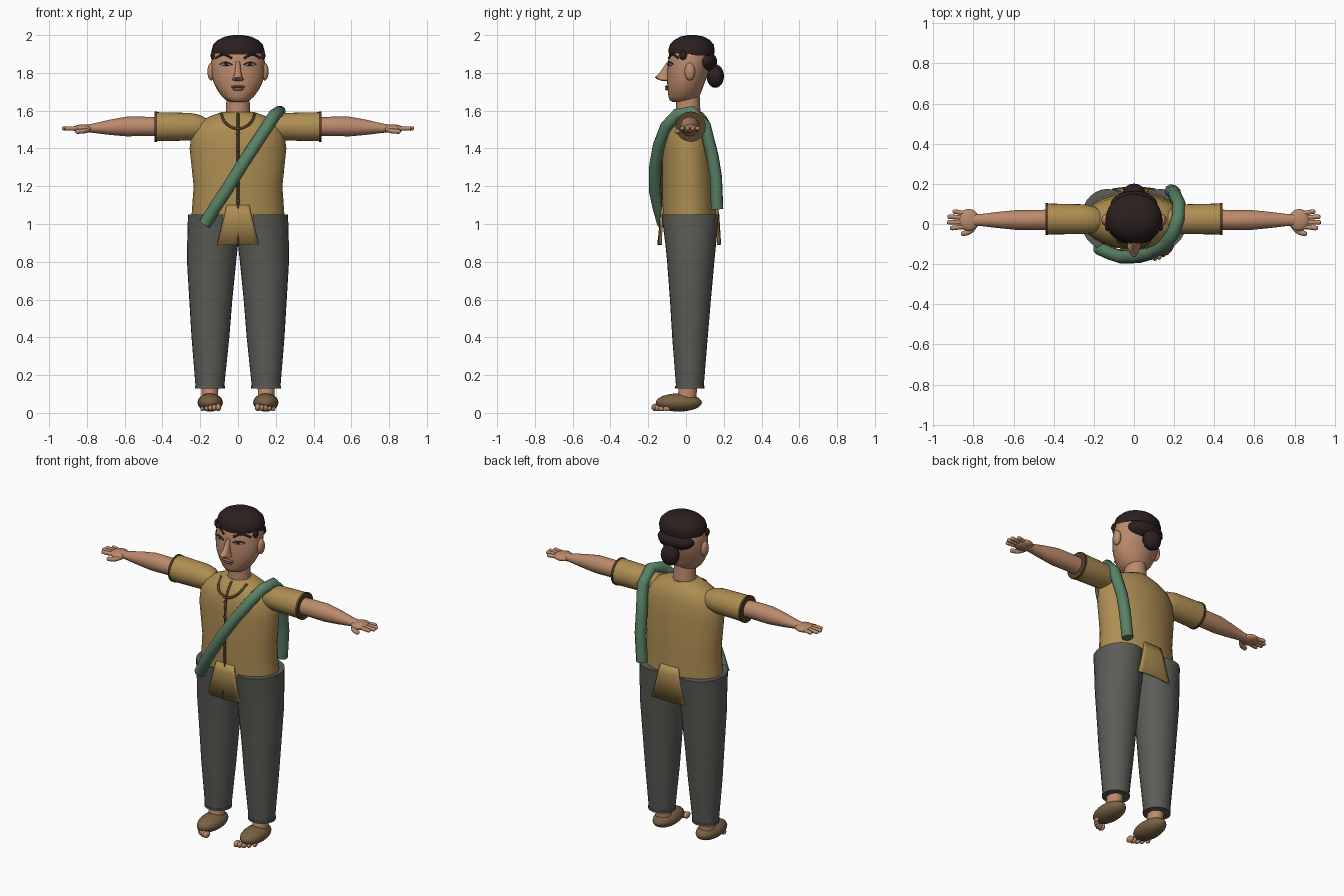
import bpy
import bmesh
from math import sin, cos, pi, radians
from mathutils import Vector, Matrix
from mathutils.bvhtree import BVHTree

if "Cube" in bpy.data.objects:
    bpy.data.objects.remove(bpy.data.objects["Cube"])


def material(name, r, g, b):
    m = bpy.data.materials.new(name)
    m.use_nodes = True
    m.diffuse_color = (r, g, b, 1)
    bsdf = m.node_tree.nodes["Principled BSDF"]
    bsdf.inputs["Base Color"].default_value = (r, g, b, 1)
    bsdf.inputs["Roughness"].default_value = 0.8
    return m


SKIN = material("skin", 0.50, 0.255, 0.15)
HAIR = material("dark_hair", 0.025, 0.014, 0.014)
SHIRT = material("ochre_cloth", 0.42, 0.27, 0.085)
TRIM = material("brown_trim", 0.09, 0.05, 0.02)
TROUSERS = material("grey_cloth", 0.105, 0.105, 0.095)
SASH = material("green_cloth", 0.10, 0.22, 0.13)
SHOE = material("shoe_brown", 0.19, 0.12, 0.055)
EYE = material("eye_grey", 0.20, 0.24, 0.28)
LIP = material("lip_red", 0.30, 0.13, 0.095)


def finish(name, bm, mat):
    bmesh.ops.recalc_face_normals(bm, faces=bm.faces)
    me = bpy.data.meshes.new(name)
    bm.to_mesh(me)
    bm.free()
    me.materials.append(mat)
    me.polygons.foreach_set("use_smooth", [True] * len(me.polygons))
    me.set_sharp_from_angle(angle=radians(45))
    ob = bpy.data.objects.new(name, me)
    bpy.context.collection.objects.link(ob)
    return ob


def loft(name, mat, rings, axis="z", sides=28):
    """Join ellipses (t, u, v, ru, rv): t along the axis, u and v across it."""
    bm = bmesh.new()
    loops = []
    for t, u, v, ru, rv in rings:
        loop = []
        for i in range(sides):
            a = 2 * pi * i / sides
            p, q = u + ru * cos(a), v + rv * sin(a)
            loop.append(bm.verts.new((p, q, t) if axis == "z" else (t, p, q)))
        loops.append(loop)
    for lo, hi in zip(loops, loops[1:]):
        for i in range(sides):
            j = (i + 1) % sides
            bm.faces.new((lo[i], lo[j], hi[j], hi[i]))
    bm.faces.new(loops[0])
    bm.faces.new(loops[-1])
    return finish(name, bm, mat)


def body(name, mat, rows, x=0):
    """Upright loft from rows of (z, half width, front y, back y)."""
    return loft(name, mat, [(z, x, (f + b) / 2, w, (b - f) / 2) for z, w, f, b in rows])


def blob(name, mat, center, radii, turn=0):
    bm = bmesh.new()
    m = Matrix.Translation(center) @ Matrix.Rotation(turn, 4, "Z") @ Matrix.Diagonal((*radii, 1))
    bmesh.ops.create_uvsphere(bm, u_segments=20, v_segments=12, radius=1, matrix=m)
    return finish(name, bm, mat)


def tube(name, mat, points, radius, smooth=False):
    cu = bpy.data.curves.new(name, "CURVE")
    cu.dimensions = "3D"
    cu.bevel_depth = radius
    cu.bevel_resolution = 3
    cu.use_fill_caps = True
    sp = cu.splines.new("BEZIER" if smooth else "POLY")
    pts = sp.bezier_points if smooth else sp.points
    pts.add(len(points) - 1)
    for p, co in zip(pts, points):
        p.co = co if smooth else (*co, 1)
        if smooth:
            p.handle_left_type = p.handle_right_type = "AUTO"
    sp.use_smooth = True
    cu.materials.append(mat)
    ob = bpy.data.objects.new(name, cu)
    bpy.context.collection.objects.link(ob)
    return ob


def front_finder(ob, default):
    """Return a function giving points on the front surface of a part."""
    me = ob.data
    tree = BVHTree.FromPolygons([v.co for v in me.vertices], [p.vertices[:] for p in me.polygons])

    def find(x, z, out=0):
        hit = tree.ray_cast(Vector((x, -1, z)), Vector((0, 1, 0)))[0]
        return Vector((x, (hit.y if hit else default) - out, z))
    return find


# Head and neck
head = body("head", SKIN, [
    (1.645, .035, -.07, .02), (1.655, .062, -.086, .05), (1.675, .085, -.093, .07),
    (1.71, .11, -.097, .085), (1.75, .13, -.1, .1), (1.80, .14, -.1, .12),
    (1.86, .142, -.095, .135), (1.91, .136, -.088, .138), (1.95, .115, -.07, .125)])
on_face = front_finder(head, -.09)
loft("neck", SKIN, [(1.54, 0, .015, .075, .07), (1.60, 0, .012, .064, .064), (1.69, 0, .01, .06, .062)])
body("nose", SKIN, [(1.757, .012, -.125, -.08), (1.763, .032, -.145, -.08), (1.775, .025, -.165, -.08),
                    (1.80, .018, -.14, -.08), (1.86, .01, -.1, -.08)])

# Hair cap, rear hair and bun
body("hair_cap", HAIR, [
    (1.893, .137, -.089, .148), (1.92, .14, -.094, .152), (1.95, .131, -.085, .147),
    (1.975, .105, -.06, .125), (1.992, .07, -.03, .095), (2.0, .025, .01, .055)])
blob("rear_hair", HAIR, (0, .095, 1.86), (.118, .07, .056))
blob("hair_bun", HAIR, (0, .155, 1.783), (.056, .046, .062))

# Face details
for side, s in (("left", 1), ("right", -1)):
    blob(side + "_ear", SKIN, (s * .142, .02, 1.807), (.02, .028, .047))
    blob(side + "_sideburn", HAIR, (s * .133, -.015, 1.893), (.012, .021, .024))
    eye = on_face(s * .063, 1.845)
    blob(side + "_eye", EYE, eye, (.03, .006, .009), s * .35)
    blob(side + "_iris", HAIR, eye + Vector((0, -.004, 0)), (.009, .005, .008), s * .35)
    lid = [on_face(s * x, z, .003) for x, z in ((.03, 1.843), (.06, 1.856), (.097, 1.847))]
    tube(side + "_eyelid", HAIR, lid, .003, True)
    brow = [on_face(s * x, z, .001) for x, z in ((.032, 1.878), (.075, 1.897), (.118, 1.878))]
    tube(side + "_eyebrow", HAIR, brow, .006, True)
blob("upper_lip", LIP, on_face(0, 1.727), (.038, .014, .007))
blob("lower_lip", LIP, on_face(0, 1.714), (.03, .013, .008))

# Shirt body with front and back tails
shirt = body("shirt_body", SHIRT, [
    (1.03, .247, -.125, .165), (1.2, .235, -.128, .162), (1.4, .256, -.126, .152),
    (1.48, .245, -.12, .143), (1.53, .215, -.105, .13), (1.565, .16, -.08, .11), (1.592, .09, -.055, .088)])
on_shirt = front_finder(shirt, -.05)


def tail(name, top_y, low_y, bow):
    bm = bmesh.new()
    rows = []
    for z, w, y in ((1.10, .06, top_y), (1.05, .07, (top_y + low_y) / 2), (.89, .11, low_y)):
        rows.append([bm.verts.new((w * k / 4, y + bow * (w * k / 4) ** 2, z)) for k in range(-4, 5)])
    for a, b in zip(rows, rows[1:]):
        for i in range(8):
            bm.faces.new((a[i], a[i + 1], b[i + 1], b[i]))
    ob = finish(name, bm, SHIRT)
    mod = ob.modifiers.new("cloth", "SOLIDIFY")
    mod.thickness = .012
    mod.offset = 0


tail("front_tail", -.123, -.143, .8)
tail("back_tail", .16, .18, -.8)

# Placket, buttons and neckline cord
placket = [on_shirt(0, z) for z in (1.585, 1.56, 1.53, 1.48, 1.4, 1.2, 1.06)]
tube("placket", TRIM, placket + [Vector((0, -.146, .89))], .007)
for i in range(5):
    blob(f"button_{i + 1}", TRIM, on_shirt(0, 1.48 - i * .09, .004), (.01, .008, .01))
cord = [on_shirt(x, z, .002) for x, z in (
    (-.088, 1.582), (-.07, 1.54), (-.035, 1.513), (0, 1.505), (.035, 1.513), (.07, 1.54), (.088, 1.582))]
tube("neckline_cord", TRIM, cord, .007, True)

for side, s in (("left", 1), ("right", -1)):
    # Sleeve and cuff
    loft(side + "_sleeve", SHIRT, [
        (s * .17, .02, 1.515, .05, .045), (s * .2, .022, 1.515, .066, .062),
        (s * .25, .024, 1.515, .074, .073), (s * .435, .025, 1.515, .077, .077)], "x")
    loft(side + "_cuff", TRIM, [(s * x, .025, 1.515, .08, .08) for x in (.428, .441)], "x")
    # Arm and hand
    loft(side + "_arm", SKIN, [
        (s * .40, .022, 1.515, .05, .05), (s * .50, .02, 1.517, .05, .051), (s * .59, .02, 1.516, .049, .052),
        (s * .68, .02, 1.512, .04, .04), (s * .77, .02, 1.507, .029, .024), (s * .81, .02, 1.505, .03, .02)], "x")
    blob(side + "_palm", SKIN, (s * .823, .02, 1.505), (.052, .055, .022))
    for i, (y, reach) in enumerate(((.062, .892), (.036, .917), (.008, .92), (-.02, .905))):
        tube(f"{side}_finger_{i + 1}", SKIN, [(s * .84, y * .8 + .003, 1.506), (s * reach, y, 1.506)], .0115)
        blob(f"{side}_fingertip_{i + 1}", SKIN, (s * reach, y, 1.506), (.0125, .0115, .0115))
    tube(side + "_thumb", SKIN, [(s * .79, -.005, 1.5), (s * .818, -.037, 1.492), (s * .848, -.048, 1.49)], .013, True)
    blob(side + "_thumb_tip", SKIN, (s * .848, -.048, 1.49), (.014, .013, .013))
    # Trouser leg and hem
    loft(side + "_trouser_leg", TROUSERS, [
        (z, s * x, (f + b) / 2, r, (b - f) / 2) for z, x, r, f, b in (
            (.13, .149, .075, -.052, .093), (.4, .146, .1, -.073, .115), (.6, .144, .114, -.085, .132),
            (.8, .14, .13, -.1, .15), (.9, .134, .135, -.11, .16), (1.05, .132, .133, -.13, .175))])
    loft(side + "_hem", TROUSERS, [(z, s * .149, .02, .079, .077) for z in (.13, .143)])
    # Ankle, shoe and toes
    loft(side + "_ankle", SKIN, [(.05, s * .149, 0, .05, .055), (.09, s * .149, .005, .044, .05),
                                 (.16, s * .149, .015, .045, .048)])
    blob(side + "_shoe", SHOE, (s * .147, -.038, .055), (.067, .122, .048))
    for i in range(5):
        x = .104 + i * .021
        r = .02 - i * .0016
        blob(f"{side}_toe_{i + 1}", SKIN, (s * x, -.158 + i * i * .0035, r + .009), (r * .75, r * 1.3, r))

# Sash across the chest, over the left shoulder and down the back
tube("sash", SASH, [
    (.185, .165, 1.08), (.2, .158, 1.25), (.205, .14, 1.36), (.225, .1, 1.52), (.22, .03, 1.595),
    (.195, -.045, 1.58), (.155, -.105, 1.515), (.085, -.145, 1.41), (.02, -.163, 1.31),
    (-.06, -.165, 1.18), (-.12, -.145, 1.09), (-.175, -.12, 1.0)], .033)
